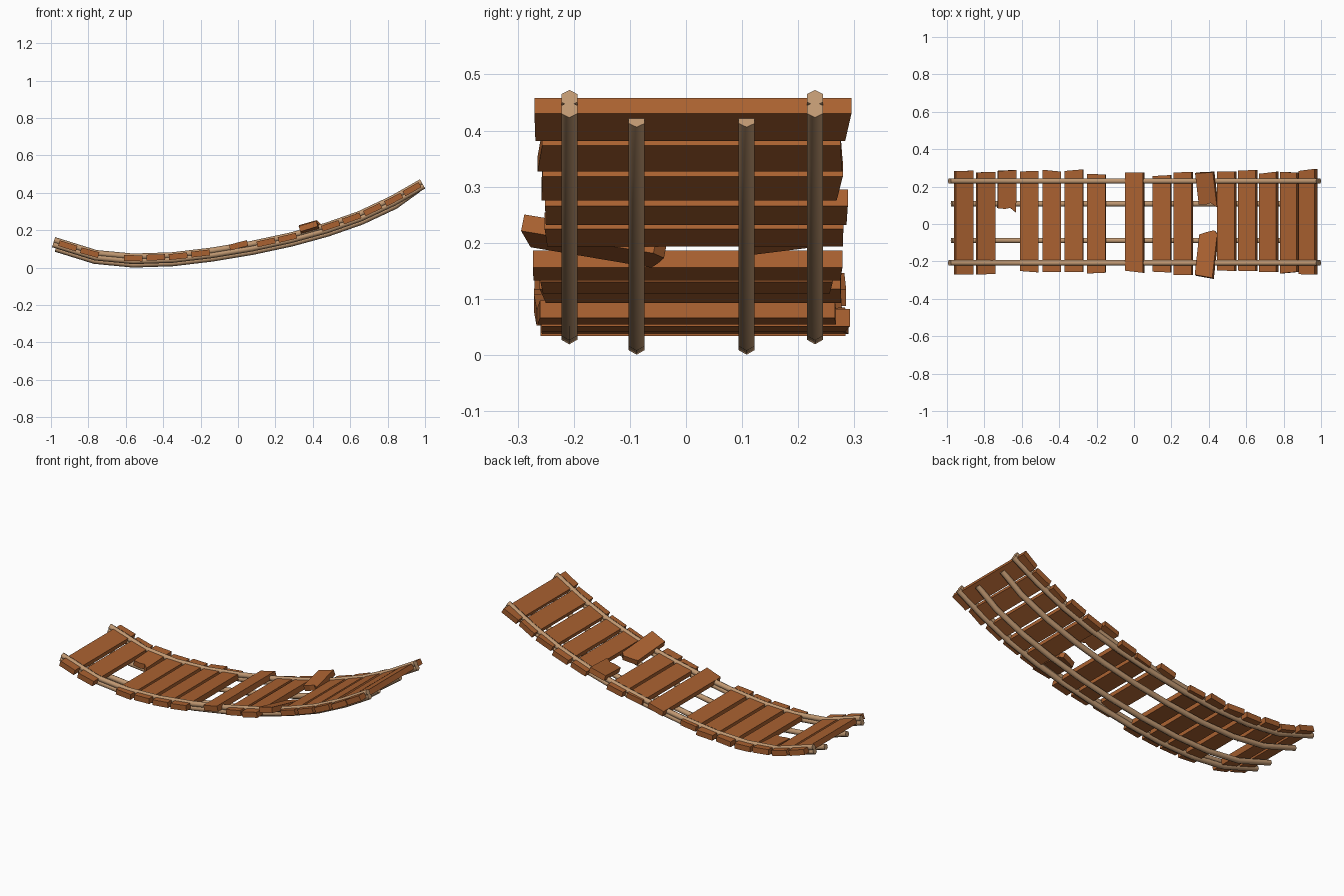
import bpy, bmesh, math, random
from mathutils import Vector, Matrix

if "Cube" in bpy.data.objects:
    bpy.data.objects.remove(bpy.data.objects["Cube"])

random.seed(4)

def material(name, rgb):
    m = bpy.data.materials.new(name)
    m.diffuse_color = (*rgb, 1)
    m.use_nodes = True
    m.node_tree.nodes["Principled BSDF"].inputs["Base Color"].default_value = m.diffuse_color
    return m

WOOD = material("brown wood", (0.40, 0.12, 0.03))
ROPE = material("tan rope", (0.52, 0.31, 0.165))

# sagging centre line of the deck (x, z)
SAG = [(-0.985, 0.140), (-0.76, 0.070), (-0.56, 0.051), (-0.35, 0.058), (-0.14, 0.083),
       (0.07, 0.118), (0.28, 0.163), (0.47, 0.215), (0.65, 0.278), (0.825, 0.360), (0.985, 0.451)]

def deck_z(x):
    for (xa, za), (xb, zb) in zip(SAG, SAG[1:]):
        if x <= xb:
            break
    return za + (zb - za) * (x - xa) / (xb - xa)

def deck_slope(x):
    return math.atan2(deck_z(x + 0.05) - deck_z(x - 0.05), 0.1)

def finish(bm, name, mat):
    bmesh.ops.recalc_face_normals(bm, faces=bm.faces)
    me = bpy.data.meshes.new(name)
    bm.to_mesh(me)
    bm.free()
    me.materials.append(mat)
    ob = bpy.data.objects.new(name, me)
    bpy.context.collection.objects.link(ob)
    return ob

def rope(name, y, offset, path, r=0.0165, sides=6):
    """Six-sided tube along the path, shifted along the path normal."""
    bm = bmesh.new()
    rings = []
    pts = [Vector((x, y, z)) for x, z in path]
    for i, p in enumerate(pts):
        t = (pts[min(i + 1, len(pts) - 1)] - pts[max(i - 1, 0)]).normalized()
        n = Vector((-t.z, 0, t.x))
        c = p + n * offset
        rings.append([bm.verts.new(c + n * r * math.cos(a) + Vector((0, r * math.sin(a), 0)))
                      for a in (math.tau * k / sides for k in range(sides))])
    for a, b in zip(rings, rings[1:]):
        for k in range(sides):
            f = bm.faces.new((a[k], a[(k + 1) % sides], b[(k + 1) % sides], b[k]))
            f.smooth = True
    bm.faces.new(rings[0])
    bm.faces.new(rings[-1])
    return finish(bm, name, ROPE)

def plank(name, x, y0, y1, lift=0.0, pitch=0.0, roll=0.0, yaw=0.0, broken=0, width=0.099, t=0.031):
    """Extruded board outline; broken = +1 / -1 makes the +y / -y end jagged."""
    yc, h, w = (y0 + y1) / 2, (y1 - y0) / 2, width / 2
    j = lambda: random.uniform(-0.007, 0.007)
    low = [(-w, -h + j()), (w, -h + j())]
    high = [(w, h + j()), (-w, h + j())]
    if broken < 0:
        low = [(-w, -h + 0.02), (-w * 0.2, -h + 0.016), (w * 0.35, -h + 0.022), (w, -h - 0.004)]
    if broken > 0:
        high = [(w, h - 0.012), (w * 0.6, h + 0.006), (-w * 0.3, h - 0.008), (-w, h - 0.022)]
    bm = bmesh.new()
    base = bm.faces.new([bm.verts.new((px, py, -t / 2)) for px, py in low + high])
    top = bmesh.ops.extrude_face_region(bm, geom=[base])["geom"]
    bmesh.ops.translate(bm, verts=[v for v in top if isinstance(v, bmesh.types.BMVert)], vec=(0, 0, t))
    mat = (Matrix.Translation((x, yc, deck_z(x) + lift))
           @ Matrix.Rotation(-deck_slope(x) - pitch, 4, 'Y')
           @ Matrix.Rotation(roll, 4, 'X') @ Matrix.Rotation(yaw, 4, 'Z'))
    bm.transform(mat)
    return finish(bm, name, WOOD)

# whole planks (x, low y, high y, lift, pitch)
PLANKS = [(-0.91, -0.265, 0.287, 0, 0), (-0.793, -0.265, 0.272, 0, 0),
          (-0.56, -0.255, 0.284, 0, 0), (-0.44, -0.252, 0.284, 0, 0),
          (-0.32, -0.262, 0.288, 0, 0), (-0.20, -0.262, 0.262, 0, 0),
          (0.003, -0.255, 0.274, 0.013, 0.09), (0.15, -0.255, 0.262, 0, 0),
          (0.264, -0.278, 0.278, 0, 0), (0.495, -0.253, 0.275, 0, 0),
          (0.608, -0.250, 0.287, 0, 0), (0.72, -0.253, 0.275, 0, 0),
          (0.832, -0.258, 0.278, 0, 0), (0.93, -0.268, 0.288, 0, 0)]
for i, (x, y0, y1, lift, pitch) in enumerate(PLANKS):
    plank(f"plank_{i + 1}", x, y0, y1, lift, pitch)

# snapped planks
plank("broken_plank_low", -0.68, 0.065, 0.287, -0.003, roll=0.05, broken=-1)
plank("broken_plank_back", 0.389, 0.09, 0.278, 0.022, roll=0.15, yaw=0.08, broken=-1)
plank("broken_plank_front", 0.389, -0.285, -0.038, 0.008, roll=-0.19, yaw=-0.06, broken=1)

# outer ropes above and below the boards
for side, y in (("front", -0.208), ("back", 0.23)):
    rope(f"upper_rope_{side}", y, 0.008, SAG)
    rope(f"lower_rope_{side}", y, -0.0155, SAG)

# inner support ropes under the boards, rising into the last board
INNER = [(-0.965, deck_z(-0.965))] + SAG[1:-1] + [(0.945, 0.447)]
for side, y in (("front", -0.088), ("back", 0.108)):
    rope(f"inner_rope_{side}", y, -0.034, INNER)
